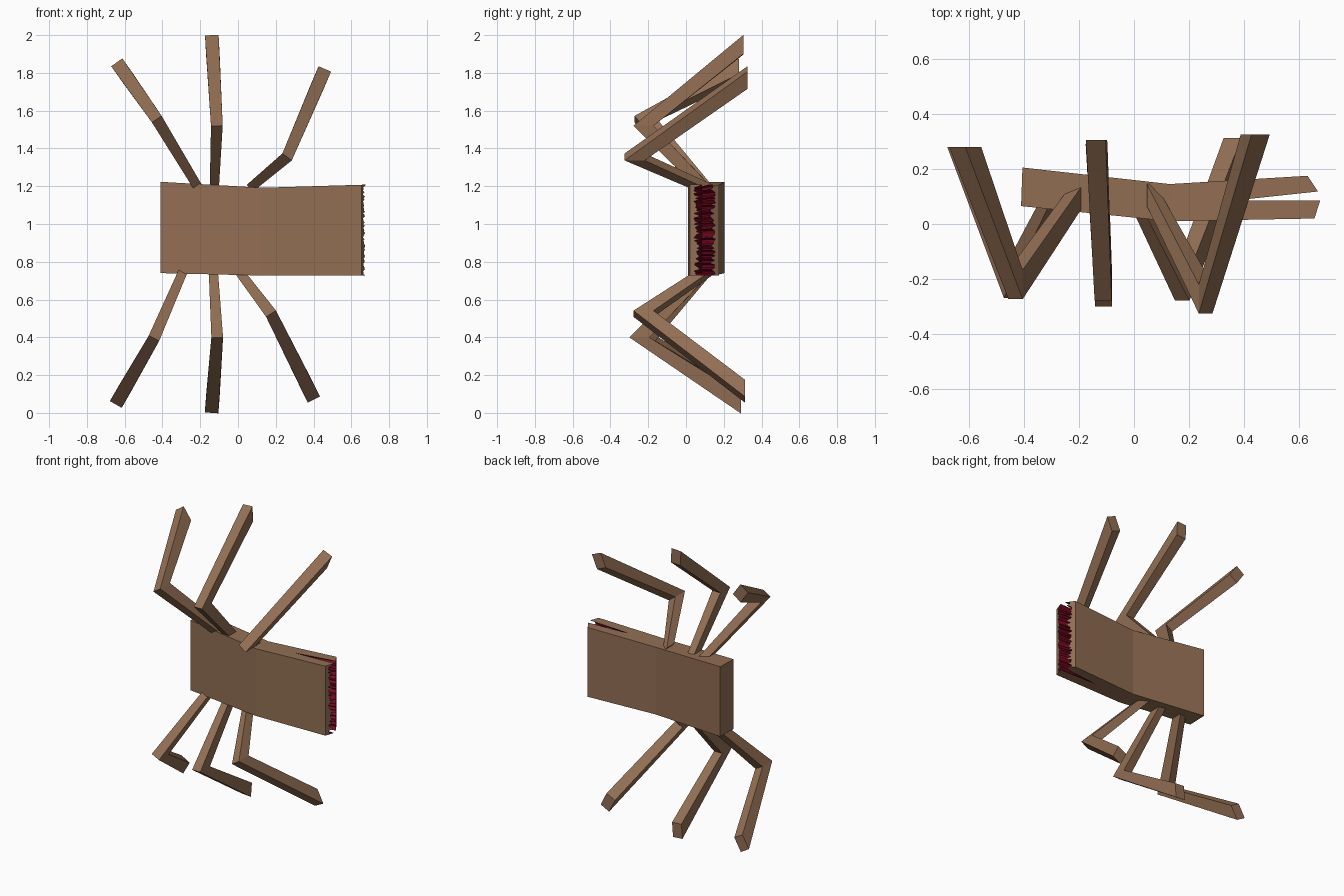
import bpy, bmesh, random
from mathutils import Vector

if "Cube" in bpy.data.objects:
    bpy.data.objects.remove(bpy.data.objects["Cube"])

random.seed(4)


def material(name, rgb):
    m = bpy.data.materials.new(name)
    m.diffuse_color = (*rgb, 1)
    m.use_nodes = True
    m.node_tree.nodes["Principled BSDF"].inputs["Base Color"].default_value = m.diffuse_color
    return m


brown = material("brown skin", (0.29, 0.158, 0.088))
red = material("dark red mouth", (0.22, 0.003, 0.017))


def finish(name, bm, mats):
    bmesh.ops.recalc_face_normals(bm, faces=bm.faces[:])
    me = bpy.data.meshes.new(name)
    bm.to_mesh(me)
    bm.free()
    for m in mats:
        me.materials.append(m)
    ob = bpy.data.objects.new(name, me)
    bpy.context.collection.objects.link(ob)
    return ob


def body_point(x, y, t):
    # t runs 0..1 from the bottom side of the body to the top side
    top = 1.192 + (max(0.13 - x, 0) * 0.058 + max(x - 0.13, 0) * 0.03)
    low = 0.727 + max(0.13 - x, 0) * 0.024
    return Vector((x, y, low + (top - low) * t))


def loft(bm, rings, closed_caps=True):
    loops = [[bm.verts.new(p) for p in r] for r in rings]
    n = len(loops[0])
    made = []
    for a, b in zip(loops, loops[1:]):
        for i in range(n):
            j = (i + 1) % n
            made.append((i, bm.faces.new((a[i], a[j], b[j], b[i]))))
    if closed_caps:
        bm.faces.new(loops[0])
        bm.faces.new(loops[-1])
    return loops, made


# rear half of the body
bm = bmesh.new()
profile = [(-0.41, 0.065), (0.13, 0.01), (0.13, 0.145), (-0.405, 0.205)]
loft(bm, [[body_point(x, y, t) for x, y in profile] for t in (0, 1)])
finish("rear_body", bm, [brown])

# jaws: a split wedge whose lips have a ragged edge and a red inside
bm = bmesh.new()
rings = []
steps = 60
f_out, f_in = Vector((0.655, 0.02)), Vector((0.676, 0.085))
b_out, b_in = Vector((0.63, 0.175)), Vector((0.668, 0.118))
for k in range(steps + 1):
    end = k in (0, steps)
    p = f_out.lerp(f_in, 1 if end else random.uniform(0.3, 0.85))
    q = b_out.lerp(b_in, 1 if end else random.uniform(0.3, 0.85))
    outline = [(0.13, 0.01), f_out, p, (0.37, 0.086), q, b_out, (0.13, 0.145)]
    rings.append([body_point(c[0], c[1], k / steps) for c in outline])
loops, made = loft(bm, rings, False)
for i, f in made:
    if i in (2, 3):
        f.material_index = 1
for lp in (loops[0], loops[-1]):
    for ids in ((0, 1, 2, 3), (3, 4, 5, 6), (0, 3, 6)):
        bm.faces.new([lp[i] for i in ids])
finish("jaws", bm, [brown, red])


# legs: hip, knee and foot cross-sections joined into a bent square bar
def leg(name, hip, knee, foot):
    hip, knee, foot = Vector(hip), Vector(knee), Vector(foot)
    Y = Vector((0, 1, 0))

    def radial(a, b):
        d = b - a
        d.y = 0
        return d.normalized()

    d1, d2 = radial(hip, knee), radial(knee, foot)
    dk = (d1 + d2).normalized()
    hip = hip - (knee - hip).normalized() * 0.03   # root sunk into the body

    def ring(c, w, wide, t, thick):
        w, t = w * wide, t * thick
        return [c - w - t, c + w - t, c + w + t, c - w + t]

    # the outer side at the foot follows the front of the knee
    bm = bmesh.new()
    loft(bm, [ring(hip, Y.cross(d1), 0.024, Y, 0.04),
              ring(knee, Y.cross(dk), 0.031, Y, 0.053),
              ring(foot, Y.cross(d2), 0.036, -d2, 0.05)])
    finish(name, bm, [brown])


leg("upper_left_leg", (-0.215, 0.09, 1.2), (-0.43, -0.22, 1.555), (-0.613, 0.28, 1.815))
leg("upper_middle_leg", (-0.125, 0.09, 1.2), (-0.112, -0.225, 1.52), (-0.136, 0.305, 1.95))
leg("upper_right_leg", (0.075, 0.08, 1.2), (0.26, -0.272, 1.355), (0.44, 0.325, 1.775))
leg("lower_left_leg", (-0.295, 0.09, 0.74), (-0.445, -0.215, 0.395), (-0.622, 0.28, 0.088))
leg("lower_middle_leg", (-0.13, 0.09, 0.74), (-0.11, -0.247, 0.4), (-0.136, 0.29, 0.05))
leg("lower_right_leg", (0.02, 0.08, 0.73), (0.175, -0.225, 0.525), (0.38, 0.312, 0.115))
